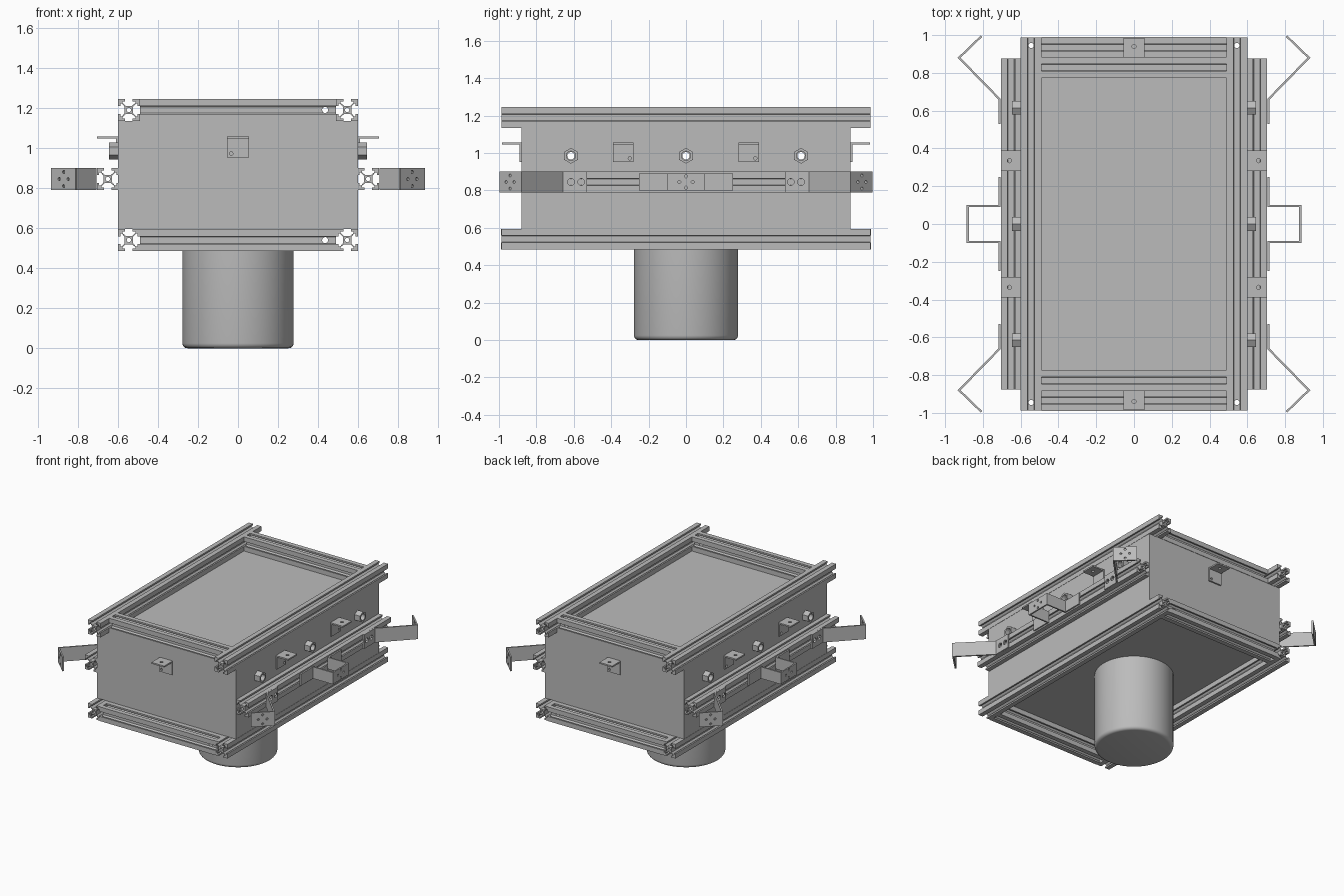
import bpy, bmesh, math
from mathutils import Matrix, Vector

cube = bpy.data.objects.get("Cube")
if cube:
    bpy.data.objects.remove(cube, do_unlink=True)

grey = bpy.data.materials.new("plain_grey")
grey.use_nodes = True
colour = (0.5, 0.5, 0.5, 1)
grey.diffuse_color = colour
grey.node_tree.nodes["Principled BSDF"].inputs["Base Color"].default_value = colour


def finish(name, bm):
    bmesh.ops.recalc_face_normals(bm, faces=bm.faces)
    me = bpy.data.meshes.new(name)
    bm.to_mesh(me)
    bm.free()
    me.materials.append(grey)
    ob = bpy.data.objects.new(name, me)
    bpy.context.collection.objects.link(ob)
    return ob


def select(ob):
    bpy.ops.object.select_all(action='DESELECT')
    ob.select_set(True)
    bpy.context.view_layer.objects.active = ob


def apply(ob, kind, **settings):
    mod = ob.modifiers.new(kind, kind)
    for key, value in settings.items():
        setattr(mod, key, value)
    select(ob)
    bpy.ops.object.modifier_apply(modifier=mod.name)


def turn(axis):
    return Vector(axis).to_track_quat('Z', 'Y').to_matrix().to_4x4()


def drill(ob, points, axis, r, depth):
    """Cut round holes through a part along an axis."""
    bm = bmesh.new()
    for p in points:
        bmesh.ops.create_cone(bm, cap_ends=True, segments=16, radius1=r, radius2=r,
                              depth=depth, matrix=Matrix.Translation(p) @ turn(axis))
    cutter = finish("hole_cutter", bm)
    cutter.hide_render = True
    apply(ob, 'BOOLEAN', object=cutter, operation='DIFFERENCE', solver='EXACT')
    bpy.data.objects.remove(cutter, do_unlink=True)


def mirrored(ob, name, sx, sy):
    bm = bmesh.new()
    bm.from_mesh(ob.data)
    bmesh.ops.scale(bm, vec=(sx, sy, 1), verts=bm.verts)
    return finish(name, bm)


def ribbon(name, path, sweep, t=0.011):
    """Bent sheet metal strip: a path swept sideways and thickened."""
    bm = bmesh.new()
    rows = [(bm.verts.new(p), bm.verts.new(Vector(p) + Vector(sweep))) for p in path]
    for a, b in zip(rows, rows[1:]):
        bm.faces.new((a[0], b[0], b[1], a[1]))
    ob = finish(name, bm)
    apply(ob, 'SOLIDIFY', thickness=t, offset=0, use_even_offset=True)
    return ob


def rail(name, centre, axis, length):
    """Slotted square framing rail with a hollow core."""
    h = 0.055
    side = [(h, -h), (h, -.019), (h - .012, -.019), (h - .012, -.032),
            (h - .02, -.032), (.021, -.016)]
    side += [(x, -y) for x, y in reversed(side[1:])]
    outline = [Matrix.Rotation(math.radians(90 * k), 2) @ Vector(p)
               for k in range(4) for p in side]
    core = [(.011 * math.cos(a * math.pi / 6), .011 * math.sin(a * math.pi / 6))
            for a in range(12)]
    bm = bmesh.new()
    for loop in (outline, core):
        vs = [bm.verts.new((p[0], p[1], -length / 2)) for p in loop]
        for i, v in enumerate(vs):
            bm.edges.new((v, vs[i - 1]))
    bmesh.ops.triangle_fill(bm, edges=bm.edges[:], use_beauty=True)
    ext = bmesh.ops.extrude_face_region(bm, geom=bm.faces[:])
    top = [g for g in ext["geom"] if isinstance(g, bmesh.types.BMVert)]
    bmesh.ops.translate(bm, vec=(0, 0, length), verts=top)
    bm.transform(Matrix.Translation(centre) @ turn(axis))
    return finish(name, bm)


ports = [-0.615, 0, 0.615]

# Housing box with side ports
bm = bmesh.new()
bmesh.ops.create_cube(bm, size=1, matrix=Matrix.Translation((0, 0, .865))
                      @ Matrix.Diagonal((1.196, 1.76, .54, 1)))
housing = finish("housing", bm)
drill(housing, [(0, y, .985) for y in ports], (1, 0, 0), .02, 2)

# Lower drum with a rounded bottom edge
bm = bmesh.new()
bmesh.ops.create_cone(bm, cap_ends=True, segments=64, radius1=.278, radius2=.278,
                      depth=.59, matrix=Matrix.Translation((0, 0, .295)))
rim = [e for e in bm.edges if all(v.co.z < .01 for v in e.verts)]
bmesh.ops.bevel(bm, geom=rim, offset=.025, segments=4, profile=.5, affect='EDGES')
drum = finish("drum", bm)
select(drum)
bpy.ops.object.shade_smooth_by_angle(angle=math.radians(40))

# Framing rails
for s, side in ((1, "left"), (-1, "right")):
    for z, level in ((1.19, "top"), (.54, "bottom")):
        ob = rail(f"{level}_rail_{side}", (s * .545, 0, z), (0, 1, 0), 1.975)
        drill(ob, [(s * .545, y, z) for y in (-.945, .945)], (0, 0, 1), .014, .2)
    rail(f"side_rail_{side}", (s * .65, 0, .845), (0, 1, 0), 1.75)
for s, end in ((1, "back"), (-1, "front")):
    for y, z, level in ((.828, 1.19, "top"), (.935, .54, "bottom")):
        ob = rail(f"{level}_cross_rail_{end}", (0, s * y, z), (1, 0, 0), .98)
        drill(ob, [(.435, s * y, z)], (0, 1, 0), .015, .2)

# Angle brackets on the end panels
front = ribbon("front_bracket", [(-.055, -.886, .952), (-.055, -.886, 1.052),
                                 (-.055, -.985, 1.052)], (.11, 0, 0))
drill(front, [(-.034, -.886, .972)], (0, 1, 0), .009, .05)
drill(front, [(0, -.94, 1.052)], (0, 0, 1), .011, .05)
mirrored(front, "back_bracket", -1, -1)

# Angle brackets on the side panels
for y, end in ((-.335, "front"), (.335, "back")):
    ob = ribbon(f"side_bracket_{end}_left", [(.604, y - .055, .952), (.604, y - .055, 1.052),
                                             (.705, y - .055, 1.052)], (0, .11, 0))
    drill(ob, [(.604, y + .035, .972)], (1, 0, 0), .009, .05)
    drill(ob, [(.66, y, 1.052)], (0, 0, 1), .011, .05)
    mirrored(ob, f"side_bracket_{end}_right", -1, 1)

# Hexagonal port fittings
for i, y in enumerate(ports):
    bm = bmesh.new()
    bmesh.ops.create_cone(bm, cap_ends=True, segments=6, radius1=.042, radius2=.042,
                          depth=.05, matrix=Matrix.Translation((.62, y, .985)) @ turn((1, 0, 0)))
    ob = finish(f"port_fitting_{i}_left", bm)
    drill(ob, [(.62, y, .985)], (1, 0, 0), .025, .2)
    mirrored(ob, f"port_fitting_{i}_right", -1, 1)

# Hat-shaped handles
handle = ribbon("handle_left", [(.711, -.25, .8), (.711, -.095, .8), (.88, -.095, .8),
                                (.88, .095, .8), (.711, .095, .8), (.711, .25, .8)], (0, 0, .09))
drill(handle, [(.88, -.035, .845), (.88, .035, .845), (.88, 0, .875), (.88, 0, .815)],
      (1, 0, 0), .008, .05)
mirrored(handle, "handle_right", -1, 1)

# Angled corner arms
arm = ribbon("arm_back_left", [(.711, .53, .79), (.711, .66, .79), (.926, .88, .79),
                               (.808, .994, .79)], (0, 0, .11))
drill(arm, [(.711, y, .845) for y in (.56, .615)], (1, 0, 0), .018, .04)
drill(arm, [(.867, .937, .845 + d) for d in (-.035, .035)]
      + [(.867 + d, .937 - d, .845) for d in (-.022, .022)], (1, 1, 0), .008, .04)
for sx, sy, name in ((-1, 1, "arm_back_right"), (1, -1, "arm_front_left"),
                     (-1, -1, "arm_front_right")):
    mirrored(arm, name, sx, sy)
